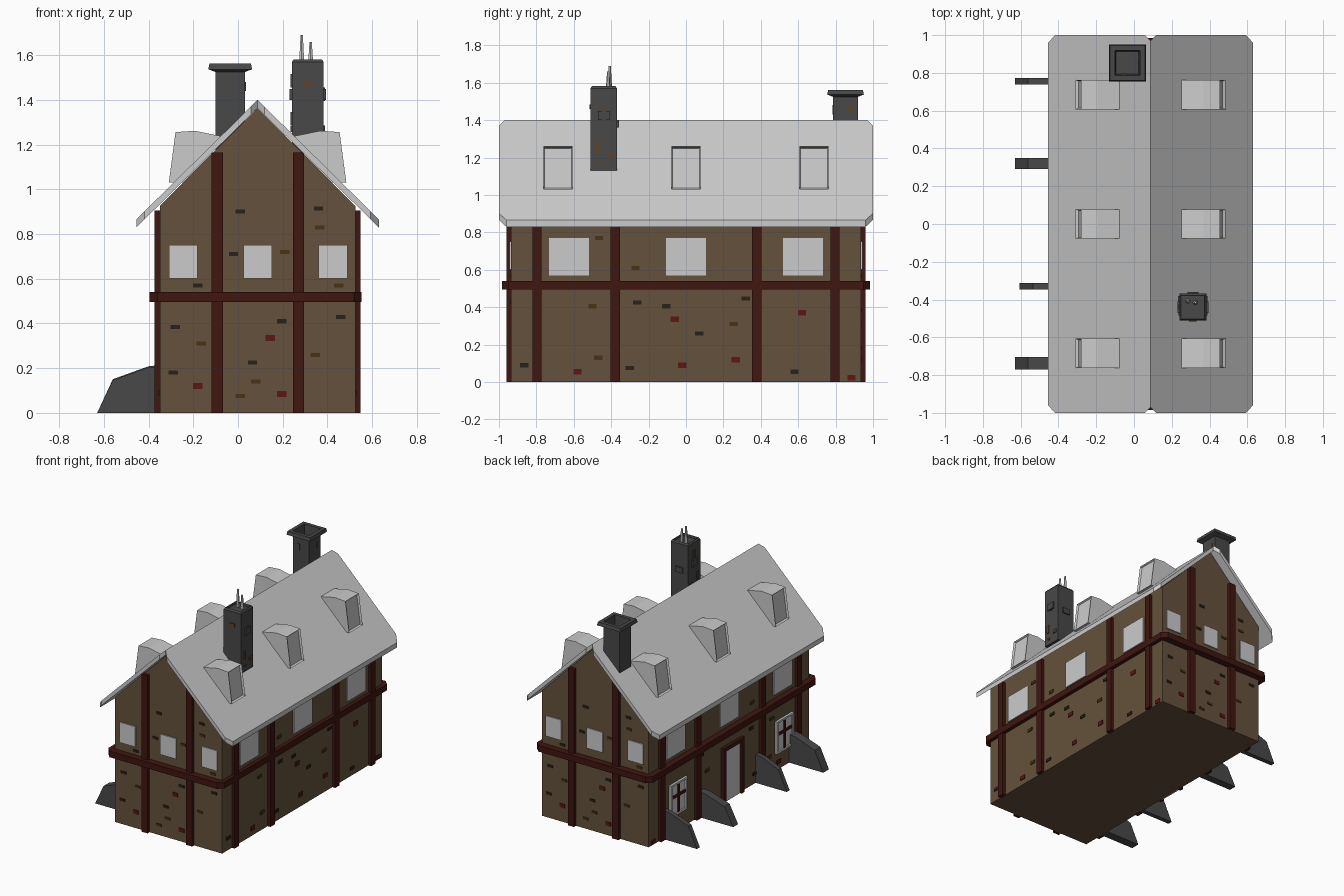
import bpy, bmesh
from mathutils import Vector

if "Cube" in bpy.data.objects:
    bpy.data.objects.remove(bpy.data.objects["Cube"])

C = 0.0875            # x of the ridge
HW, HL = 0.4375, 0.935  # half width and half length of the walls


def material(name, r, g, b):
    m = bpy.data.materials.new(name)
    m.diffuse_color = (r, g, b, 1)
    m.use_nodes = True
    m.node_tree.nodes["Principled BSDF"].inputs["Base Color"].default_value = m.diffuse_color
    return m


WALL = material("plaster", 0.13, 0.083, 0.045)
WOOD = material("timber", 0.05, 0.008, 0.005)
STONE = material("stone", 0.065, 0.065, 0.065)
DARK = material("dark_brick", 0.022, 0.015, 0.01)
RED = material("red_brick", 0.11, 0.008, 0.008)
OCHRE = material("ochre_brick", 0.065, 0.032, 0.007)
RUST = material("rust_brick", 0.12, 0.055, 0.02)


def finish(name, bm, mat=None):
    bmesh.ops.recalc_face_normals(bm, faces=bm.faces)
    me = bpy.data.meshes.new(name)
    bm.to_mesh(me)
    bm.free()
    ob = bpy.data.objects.new(name, me)
    bpy.context.collection.objects.link(ob)
    if mat:
        me.materials.append(mat)
    return ob


def sweep(points, offset):
    """Face through the points, extruded to a solid along the offset."""
    bm = bmesh.new()
    face = bm.faces.new([bm.verts.new(p) for p in points])
    ext = bmesh.ops.extrude_face_region(bm, geom=[face], use_keep_orig=True)
    bmesh.ops.translate(bm, vec=offset, verts=[v for v in ext["geom"] if isinstance(v, bmesh.types.BMVert)])
    return bm


def box(name, x0, x1, y0, y1, z0, z1, mat=None):
    pts = [(x0, y0, z0), (x1, y0, z0), (x1, y1, z0), (x0, y1, z0)]
    return finish(name, sweep(pts, (0, 0, z1 - z0)), mat)


def side_box(name, s, y, w, z0, z1, depth, mat=None):
    """Box on a long wall: s=1 right, s=-1 left."""
    x0, x1 = sorted((C + s * (HW - 0.01), C + s * (HW + depth)))
    box(name, x0, x1, y - w / 2, y + w / 2, z0, z1, mat)


def end_box(name, s, x, w, z0, z1, depth, mat=None):
    """Box on a gable wall: s=-1 front, s=1 back."""
    y0, y1 = sorted((s * (HL - 0.01), s * (HL + depth)))
    box(name, x - w / 2, x + w / 2, y0, y1, z0, z1, mat)


def hollow_top(bm, inset, depth, rim=0.0):
    """Inset the highest upward face and sink it."""
    bm.faces.ensure_lookup_table()
    bmesh.ops.recalc_face_normals(bm, faces=bm.faces)
    top = max(bm.faces, key=lambda f: f.calc_center_median().z)
    bmesh.ops.inset_region(bm, faces=[top], thickness=inset, depth=rim)
    ext = bmesh.ops.extrude_face_region(bm, geom=[top])
    bmesh.ops.translate(bm, vec=(0, 0, -depth), verts=[v for v in ext["geom"] if isinstance(v, bmesh.types.BMVert)])
    if top.is_valid:
        bmesh.ops.delete(bm, geom=[top], context='FACES_ONLY')


# House body with gables
profile = [(-HW, 0), (HW, 0), (HW, 0.925), (0, 1.362), (-HW, 0.925)]
finish("walls", sweep([(C + x, -HL, z) for x, z in profile], (0, 2 * HL, 0)), WALL)

# Roof slopes with clipped corners
for s, label in ((1, "right"), (-1, "left")):
    half = [(0, 0.97), (0.03, 1), (0.505, 1), (0.5425, 0.96)]
    outline = half + [(d, -y) for d, y in reversed(half)]
    pts = [(C + s * d, y, 1.40 - 0.985 * d) for d, y in outline]
    finish("roof_" + label, sweep(pts, (0, 0, -0.036)))

    # Dormers with recessed fronts
    for y in (-0.685, 0, 0.685):
        prof = [(0.397, 1.03), (0.367, 1.256), (0.28, 1.262), (0.15, 1.235), (0.3, 1.03)]
        bm = sweep([(C + s * d, y - 0.078, z) for d, z in prof], (0, 0.156, 0))
        bmesh.ops.recalc_face_normals(bm, faces=bm.faces)
        front = max(bm.faces, key=lambda f: f.normal.x * s)
        bmesh.ops.inset_region(bm, faces=[front], thickness=0.009, depth=0)
        bmesh.ops.translate(bm, vec=(-s * 0.014, 0, 0), verts=front.verts[:])
        finish("dormer_" + label, bm)

    # Side posts and upper windows
    for y in (-0.797, -0.378, 0.378, 0.797):
        side_box("side_post", s, y, 0.05, 0, 0.905, 0.023, WOOD)
    for y in (-0.625, 0, 0.625):
        side_box("side_window", s, y, 0.215, 0.57, 0.77, 0.008)

# Gable posts and windows
for s in (-1, 1):
    for x in (-0.093, 0.27):
        end_box("gable_post", s, x, 0.05, 0, 1.165, 0.024, WOOD)
    for x in (-0.245, 0.088, 0.425):
        end_box("gable_window", s, x, 0.128, 0.602, 0.752, 0.008)

# Belt beam around the house, corners clipped
x0, x1, yb, c = -0.395, 0.553, 0.985, 0.035
ring = [(x0, -yb + c), (x0 + c, -yb), (x1 - c, -yb), (x1, -yb + c),
        (x1, yb - c), (x1 - c, yb), (x0 + c, yb), (x0, yb - c)]
finish("belt_beam", sweep([(x, y, 0.495) for x, y in ring], (0, 0, 0.046)), WOOD)

# Door on the left wall with timber frame
DY = -0.03
side_box("door", -1, DY, 0.18, 0, 0.38, 0.008)
for dy in (-0.105, 0.105):
    side_box("door_jamb", -1, DY + dy, 0.03, 0, 0.41, 0.022, WOOD)
side_box("door_lintel", -1, DY, 0.24, 0.38, 0.41, 0.022, WOOD)

# Ground floor windows on the left wall: pane, frame and cross bars
for y in (0.6, -0.64):
    side_box("lower_pane", -1, y, 0.18, 0.13, 0.36, 0.006)
    for dy in (-0.09, 0.09):
        side_box("lower_frame_side", -1, y + dy, 0.015, 0.125, 0.365, 0.016)
    for z in (0.125, 0.35):
        side_box("lower_frame_rail", -1, y, 0.18, z, z + 0.015, 0.016)
    side_box("lower_mullion", -1, y, 0.02, 0.14, 0.35, 0.014, WOOD)
    side_box("lower_crossbar", -1, y, 0.165, 0.255, 0.275, 0.014, WOOD)

# Stone buttresses
for y, w, tip, h in ((0.755, 0.034, -0.63, 0.215), (0.32, 0.058, -0.63, 0.19),
                     (-0.33, 0.034, -0.605, 0.21), (-0.737, 0.066, -0.63, 0.21)):
    prof = [(-0.34, 0), (tip, 0), (tip + 0.07, h * 0.7), (-0.40, h * 0.97), (-0.34, h)]
    finish("buttress", sweep([(x, y - w / 2, z) for x, z in prof], (0, w, 0)), STONE)

# Wide-capped chimney: stacked square sections, open top
bm = bmesh.new()
rings = []
for r, z in ((0.066, 1.13), (0.066, 1.525), (0.098, 1.537), (0.093, 1.562), (0.066, 1.562), (0.06, 1.47)):
    rings.append([bm.verts.new((-0.035 + a * r, 0.853 + b * r, z))
                  for a, b in ((-1, -1), (1, -1), (1, 1), (-1, 1))])
for lo, hi in zip(rings, rings[1:]):
    for i in range(4):
        bm.faces.new((lo[i], lo[(i + 1) % 4], hi[(i + 1) % 4], hi[i]))
bm.faces.new(rings[0])
bm.faces.new(rings[-1])
finish("capped_chimney", bm, STONE)
box("chimney_brick", -0.065, -0.045, 0.783, 0.80, 1.43, 1.48, STONE)
box("chimney_brick", 0.02, 0.036, 0.87, 0.89, 1.44, 1.48, RUST)

# Plain chimney with bevelled hollow top
bx, by, r = 0.312, -0.44, 0.071
bm = sweep([(bx + a * r, by + b * r, 1.13) for a, b in ((-1, -1), (1, -1), (1, 1), (-1, 1))], (0, 0, 0.44))
hollow_top(bm, 0.012, 0.02, 0.012)
finish("plain_chimney", bm, STONE)
for y, z, w, h in ((-0.44, 1.425, 0.025, 0.06), (-0.475, 1.255, 0.02, 0.06), (-0.40, 1.21, 0.035, 0.025), (-0.465, 1.175, 0.02, 0.015)):
    box("chimney_brick", bx + r - 0.01, bx + r + 0.006, y - w / 2, y + w / 2, z - h / 2, z + h / 2, RUST)
    box("chimney_brick", bx - r - 0.006, bx - r + 0.01, y - w / 2, y + w / 2, z - h / 2 + 0.06, z + h / 2 + 0.06, RUST)
box("chimney_brick", bx - 0.02, bx + 0.02, by - r - 0.006, by - r + 0.01, 1.46, 1.485, RUST)
for s in (-1, 1):
    box("chimney_side_brick", bx + s * r - 0.011, bx + s * r + 0.011, by - 0.03, by + 0.03, 1.40, 1.45, STONE)
box("chimney_back_brick", bx - 0.03, bx + 0.03, by + r - 0.01, by + r + 0.01, 1.36, 1.40, STONE)

# Tapered flue pipes
for x, y, top in ((0.285, -0.408, 1.69), (0.325, -0.416, 1.66)):
    bm = bmesh.new()
    bmesh.ops.create_cone(bm, cap_ends=True, segments=6, radius1=0.014, radius2=0.006, depth=top - 1.55)
    bmesh.ops.translate(bm, vec=(x, y, (top + 1.55) / 2), verts=bm.verts)
    finish("flue_pipe", bm)

# Scattered bricks: d dark, o ochre, r red; reused on the opposite walls
KIND = {"d": DARK, "o": OCHRE, "r": RED}
gable = [(.01, .90, "d"), (.36, .915, "d"), (.365, .83, "o"), (-.02, .71, "d"), (.21, .72, "o"),
         (-.18, .57, "d"), (.45, .57, "o"), (.46, .43, "d"), (-.28, .385, "d"), (.195, .41, "d"),
         (-.165, .31, "o"), (.145, .335, "r"), (.345, .26, "o"), (.065, .225, "d"), (-.29, .18, "d"),
         (-.18, .12, "r"), (.08, .14, "o"), (.195, .085, "r"), (.01, .075, "o")]
side = [(-.465, .77, "o"), (-.27, .61, "o"), (-.5, .405, "o"), (-.26, .425, "d"), (.32, .447, "d"),
        (-.105, .405, "d"), (-.06, .335, "r"), (.07, .26, "d"), (.255, .31, "o"), (.62, .37, "r"),
        (-.47, .13, "o"), (-.865, .09, "d"), (-.58, .055, "r"), (-.3, .075, "d"), (-.02, .09, "r"),
        (.265, .12, "r"), (.58, .055, "d"), (.885, .022, "r")]
for i, (u, z, k) in enumerate(gable):
    w, h = 0.042, 0.018 + 0.01 * (k == "r")
    end_box("front_brick", -1, u, w, z - h / 2, z + h / 2, 0.006, KIND[k])
    end_box("back_brick", 1, 2 * C - u, w, z - h / 2, z + h / 2, 0.006, KIND[k])
for u, z, k in side:
    w, h = 0.045, 0.022 + 0.008 * (k == "r")
    side_box("right_brick", 1, u, w, z - h / 2, z + h / 2, 0.006, KIND[k])
    if abs(u - DY) > 0.15 and not (abs(abs(u) - 0.62) < 0.14 and 0.1 < z < 0.39):
        side_box("left_brick", -1, u, w, z - h / 2, z + h / 2, 0.006, KIND[k])
